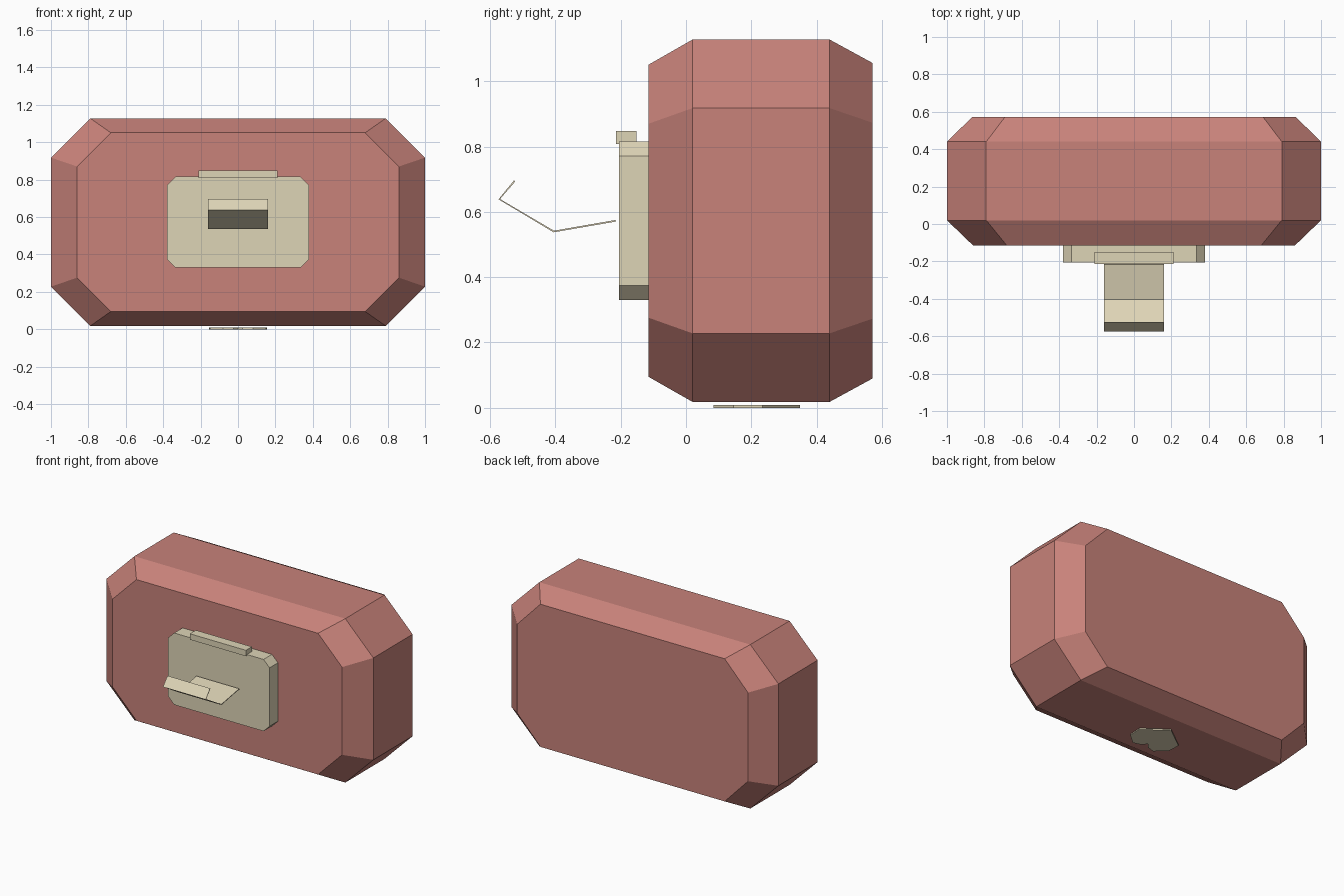
import bpy
import bmesh

cube = bpy.data.objects.get("Cube")
if cube:
    bpy.data.objects.remove(cube, do_unlink=True)


def make_material(name, rgb):
    mat = bpy.data.materials.new(name)
    mat.use_nodes = True
    mat.diffuse_color = (*rgb, 1)
    mat.node_tree.nodes["Principled BSDF"].inputs["Base Color"].default_value = (*rgb, 1)
    return mat


rose = make_material("dusty rose", (0.58, 0.225, 0.195))
cream = make_material("cream", (0.73, 0.66, 0.47))


def loft(name, rings, mat):
    """Skin a stack of equal-length point rings and cap both ends."""
    bm = bmesh.new()
    loops = [[bm.verts.new(p) for p in ring] for ring in rings]
    for a, b in zip(loops, loops[1:]):
        for i in range(len(a)):
            j = (i + 1) % len(a)
            bm.faces.new((a[i], a[j], b[j], b[i]))
    bm.faces.new(loops[0])
    bm.faces.new(loops[-1])
    bmesh.ops.recalc_face_normals(bm, faces=bm.faces)
    mesh = bpy.data.meshes.new(name)
    bm.to_mesh(mesh)
    bm.free()
    mesh.materials.append(mat)
    obj = bpy.data.objects.new(name, mesh)
    bpy.context.collection.objects.link(obj)
    return obj


def octagon(y, mid_z, half_x, half_z, flat_x, flat_z):
    """Rectangle with clipped corners, standing in the xz plane."""
    quarter = [(half_x, flat_z), (flat_x, half_z)]
    pts = quarter + [(-x, z) for x, z in reversed(quarter)]
    pts += [(-x, -z) for x, z in pts]
    return [(x, y, mid_z + z) for x, z in pts]


# Body: clipped-corner box with bevelled front and back rims
loft("bag_body", [
    octagon(-0.115, 0.573, 0.86, 0.478, 0.68, 0.297),
    octagon(0.02, 0.573, 1.0, 0.555, 0.79, 0.345),
    octagon(0.44, 0.573, 1.0, 0.555, 0.79, 0.345),
    octagon(0.572, 0.573, 0.865, 0.483, 0.69, 0.3),
], rose)

# Clasp plate on the front
loft("clasp_plate", [
    octagon(y, 0.573, 0.38, 0.243, 0.335, 0.198) for y in (-0.205, -0.115)
], cream)

# Hinge bar along the top of the plate
bpy.ops.mesh.primitive_cube_add(size=1, location=(0, -0.183, 0.828))
hinge = bpy.context.object
hinge.name = "hinge_bar"
hinge.scale = (0.42, 0.064, 0.04)
hinge.data.materials.append(cream)

# Bent latch tongue: a thin strip following a side profile
path = [(-0.215, 0.573), (-0.405, 0.54), (-0.572, 0.639), (-0.525, 0.695)]
mesh = bpy.data.meshes.new("latch_tongue")
verts = [(x, y, z) for y, z in path for x in (-0.16, 0.16)]
mesh.from_pydata(verts, [], [(i, i + 1, i + 3, i + 2) for i in (0, 2, 4)])
mesh.materials.append(cream)
tongue = bpy.data.objects.new("latch_tongue", mesh)
bpy.context.collection.objects.link(tongue)
solid = tongue.modifiers.new("thickness", "SOLIDIFY")
solid.thickness = 0.005
solid.offset = 0

# Flat heart charm under the body
half = [(0, 0.35), (0.155, 0.235), (0.15, 0.145), (0.08, 0.085), (0.025, 0.1), (0, 0.135)]
heart = half + [(-x, y) for x, y in reversed(half[1:-1])]
loft("heart_charm", [[(x, y, z) for x, y in heart] for z in (0, 0.009)], cream)
